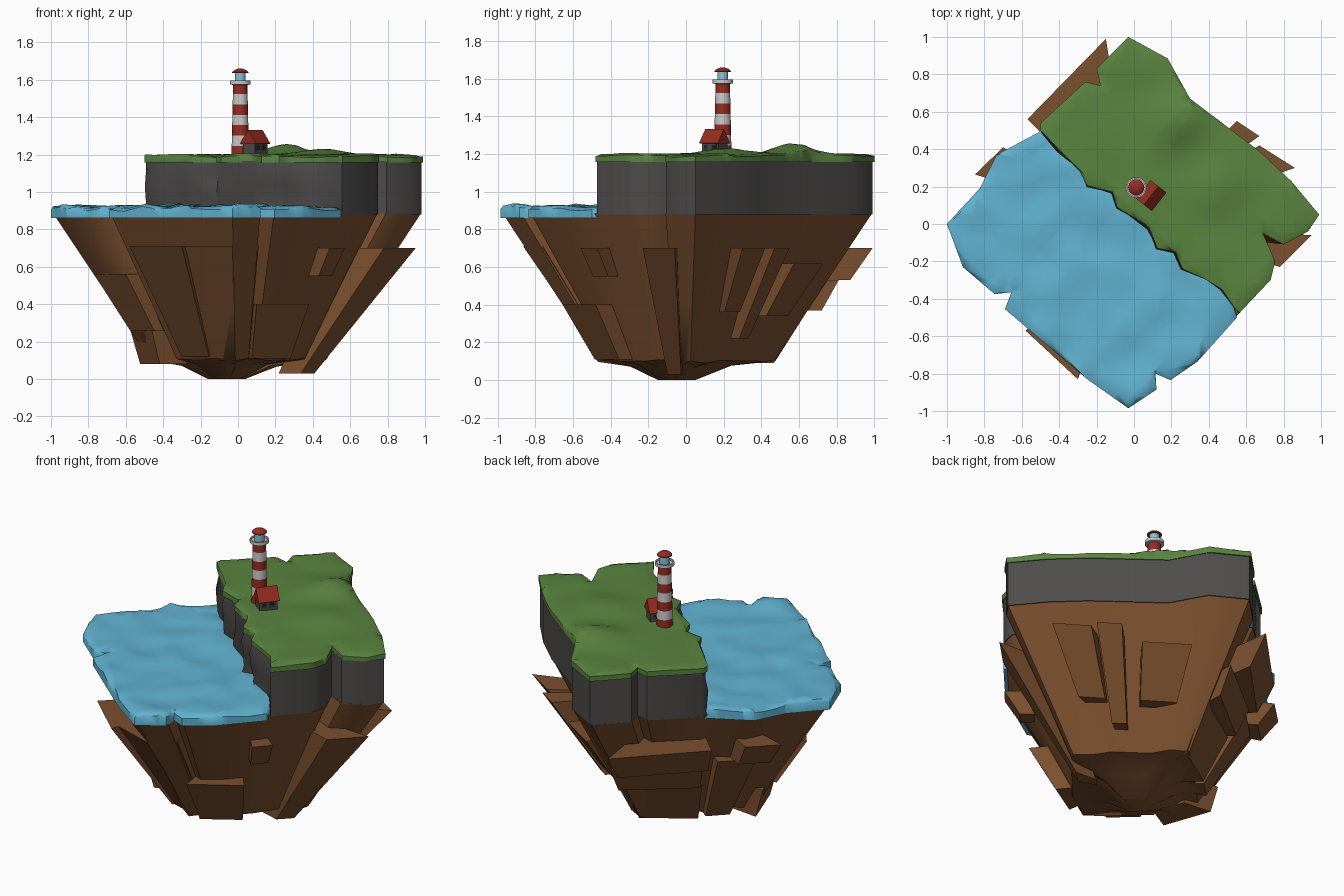
import bpy, bmesh, math
from mathutils import Vector, Matrix, noise

if "Cube" in bpy.data.objects:
    bpy.data.objects.remove(bpy.data.objects["Cube"])

def mat(name, c):
    m = bpy.data.materials.new(name)
    m.diffuse_color = (*c, 1)
    m.use_nodes = True
    m.node_tree.nodes["Principled BSDF"].inputs["Base Color"].default_value = m.diffuse_color
    return m

GRASS = mat("grass", (0.10, 0.23, 0.05))
SOIL = mat("soil", (0.20, 0.08, 0.028))
STONE = mat("stone", (0.075, 0.072, 0.07))
WATER = mat("water", (0.12, 0.45, 0.64))
RED = mat("red", (0.30, 0.025, 0.015))
WHITE = mat("white", (0.75, 0.75, 0.75))
GLASS = mat("glass", (0.25, 0.55, 0.70))
DARK = mat("dark", (0.02, 0.02, 0.025))

def finish(bm, name, m, angle=35):
    bmesh.ops.recalc_face_normals(bm, faces=bm.faces)
    me = bpy.data.meshes.new(name)
    bm.to_mesh(me)
    bm.free()
    ob = bpy.data.objects.new(name, me)
    bpy.context.collection.objects.link(ob)
    me.materials.append(m)
    bpy.ops.object.select_all(action='DESELECT')
    bpy.context.view_layer.objects.active = ob
    ob.select_set(True)
    bpy.ops.object.shade_smooth_by_angle(angle=math.radians(angle))
    return ob

def loft(name, rings, m, angle=35):
    bm = bmesh.new()
    rows = [[bm.verts.new(p) for p in r] for r in rings]
    n = len(rows[0])
    for a, b in zip(rows, rows[1:]):
        for i in range(n):
            bm.faces.new((a[i], a[(i + 1) % n], b[(i + 1) % n], b[i]))
    caps = [bm.faces.new(rows[0]), bm.faces.new(rows[-1])]
    bmesh.ops.triangulate(bm, faces=caps)
    return finish(bm, name, m, angle)

def sheet(name, pts, base, height, drop, m):
    """Solid slab with a gridded, uneven top."""
    bm = bmesh.new()
    f = bm.faces.new([bm.verts.new((x, y, base)) for x, y in pts])
    bmesh.ops.triangulate(bm, faces=[f])
    for axis in (Vector((1, 1, 0)), Vector((1, -1, 0))):
        for i in range(-14, 15):
            bmesh.ops.bisect_plane(bm, geom=bm.verts[:] + bm.edges[:] + bm.faces[:],
                                   plane_co=axis * i * 0.045, plane_no=axis)
    rim = {(round(v.co.x, 5), round(v.co.y, 5)) for v in bm.verts if v.is_boundary}
    g = bmesh.ops.extrude_face_region(bm, geom=bm.faces[:])
    for v in [e for e in g["geom"] if isinstance(e, bmesh.types.BMVert)]:
        edge = (round(v.co.x, 5), round(v.co.y, 5)) in rim
        v.co.z = height(v.co.x, v.co.y) - (drop if edge else 0)
    return finish(bm, name, m, 50)

# outlines seen from above
land_rim = [(-.50, .54), (-.26, .76), (-.18, .74), (-.20, .83), (-.03, 1.0), (.18, .885),
            (.30, .67), (.67, .39), (.84, .23), (.99, .05), (.93, -.04), (.80, -.11),
            (.69, -.05), (.755, -.20), (.73, -.30), (.56, -.48)]
cliff_edge = [(.47, -.35), (.39, -.30), (.26, -.24), (.22, -.15), (.125, -.13), (.08, -.02),
              (-.09, .09), (-.115, .17), (-.25, .205), (-.29, .28), (-.41, .40), (-.50, .50)]
water_rim = [(.55, -.50), (.34, -.735), (.195, -.835), (.115, -.80), (.12, -.885), (-.03, -.985),
             (-.25, -.83), (-.69, -.455), (-.655, -.365), (-.745, -.375), (-.915, -.23),
             (-1.0, 0), (-.825, .19), (-.735, .37), (-.51, .49)]

# grass and sea
def hill(x, y):
    bump = .05 * math.exp(-((x - .25) ** 2 + (y - .57) ** 2) / .02)
    bump += .03 * math.exp(-((x - .45) ** 2 + (y - .22) ** 2) / .02)
    return 1.2 + bump + .012 * noise.noise(Vector((x * 5, y * 5, 3)))

def wave(x, y):
    return .921 + .028 * noise.noise(Vector((x * 5, y * 5, 7)))

sheet("grass_top", land_rim + cliff_edge, 1.158, hill, .01, GRASS)
sheet("sea", water_rim + [(x + .03, y + .03) for x, y in reversed(cliff_edge)], .86, wave, .014, WATER)

# stone cliff
def cliff_ring(z):
    r = []
    for x, y in land_rim + cliff_edge:
        o = .02 * noise.noise(Vector((x * 6, y * 6, z * 14))) if (x, y) in cliff_edge else 0
        r.append((.2 + (x - .2) * .988 + o, .17 + (y - .17) * .988 + o, z))
    return r
loft("stone_cliff", [cliff_ring(z) for z in (.88, .95, 1.03, 1.11, 1.165)], STONE, 55)

# tapering soil underside
def soil_ring(z, s, rough=0, dx=0, dy=0):
    return [(x * s + dx, y * s + dy, z + rough * noise.noise(Vector((x * 3, y * 3, 1))))
            for x, y in land_rim + water_rim]
loft("soil_base", [soil_ring(.885, .988), soil_ring(.70, .865), soil_ring(.40, .665),
                   soil_ring(.10, .475, .03), soil_ring(.075, .27, .03, -.04, -.03),
                   soil_ring(0, .10, 0, -.06, -.05)], SOIL, 50)

# rock slabs: outer line at the top, top z, bottom z, shrink at the bottom
slabs = [([(-.15, .99), (-.57, .56)], .70, .53, .88),
         ([(-.04, .81), (-.45, .48)], .53, .37, .89),
         ([(0, .63), (-.38, .38)], .37, .09, .74),
         ([(-.70, .41), (-.85, .265)], .70, .55, .88),
         ([(-.66, .24), (-.50, .40)], .55, .10, .62),
         ([(-.58, -.57), (-.30, -.83)], .71, .12, .52),
         ([(-.32, -.77), (-.03, -.865), (.11, -.76)], .71, .11, .52),
         ([(.10, -.655), (.38, -.48)], .40, .11, .74),
         ([(.49, -.56), (.57, -.47)], .70, .55, .88),
         ([(.95, -.06), (.78, -.23)], .70, .03, .43),
         ([(.86, .30), (.67, .42)], .70, .36, .68),
         ([(.55, .55), (.67, .47)], .70, .22, .60),
         ([(.42, .575), (.18, .73)], .62, .34, .74),
         ([(-.77, -.10), (-.60, -.32)], .56, .26, .75),
         ([(-.575, .06), (-.46, -.26)], .26, .08, .91)]
for i, (line, zt, zb, k) in enumerate(slabs):
    bm = bmesh.new()
    for x, y in line:
        for s, z in ((1, zt), (k, zb), (.65, zt), (k * .65, zb)):
            bm.verts.new((x * s, y * s, z))
    bmesh.ops.convex_hull(bm, input=bm.verts[:])
    finish(bm, f"rock_slab_{i + 1}", SOIL, 25)

# lighthouse
LX, LY = .012, .195
def turned(name, profile, m):
    loft(name, [[(LX + r * math.cos(a * math.tau / 24), LY + r * math.sin(a * math.tau / 24), z)
                 for a in range(24)] for r, z in profile], m)
z0, h = 1.19, .0555
rad = lambda z: .047 - .009 * (z - z0) / .39
for i in range(7):
    a, b = z0 + i * h, z0 + (i + 1) * h
    turned(f"tower_band_{i + 1}", [(rad(a), a), (rad(b), b)], WHITE if i % 2 else RED)
turned("gallery", [(.038, 1.572), (.055, 1.575), (.055, 1.595), (.047, 1.595), (.047, 1.585), (.02, 1.585)], WHITE)
turned("lantern_glass", [(.029, 1.58), (.029, 1.642)], GLASS)
turned("lantern_roof", [(.043, 1.636), (.043, 1.641), (.03, 1.652), (.012, 1.659)], RED)

# keeper's house, local x along the ridge
HOUSE = Matrix.Translation((.092, .152, 0)) @ Matrix.Rotation(math.radians(52), 4, 'Z')
def house_box(name, c, s, m):
    bm = bmesh.new()
    bmesh.ops.create_cube(bm, size=1, matrix=HOUSE @ Matrix.Translation(c) @ Matrix.Diagonal((*s, 1)))
    finish(bm, name, m)
house_box("house_walls", (0, 0, 1.23), (.108, .08, .075), STONE)
for side in (-1, 1):
    for x in (-.026, .026):
        house_box("window_frame", (x, side * .04, 1.235), (.034, .006, .034), STONE)
        house_box("window_pane", (x, side * .043, 1.235), (.024, .004, .024), DARK)
gable = [(-.054, 1.258), (0, 1.332), (.054, 1.258), (.046, 1.256), (-.046, 1.256)]
loft("house_roof", [[HOUSE @ Vector((x, y, z)) for y, z in gable] for x in (-.063, .063)], RED)
